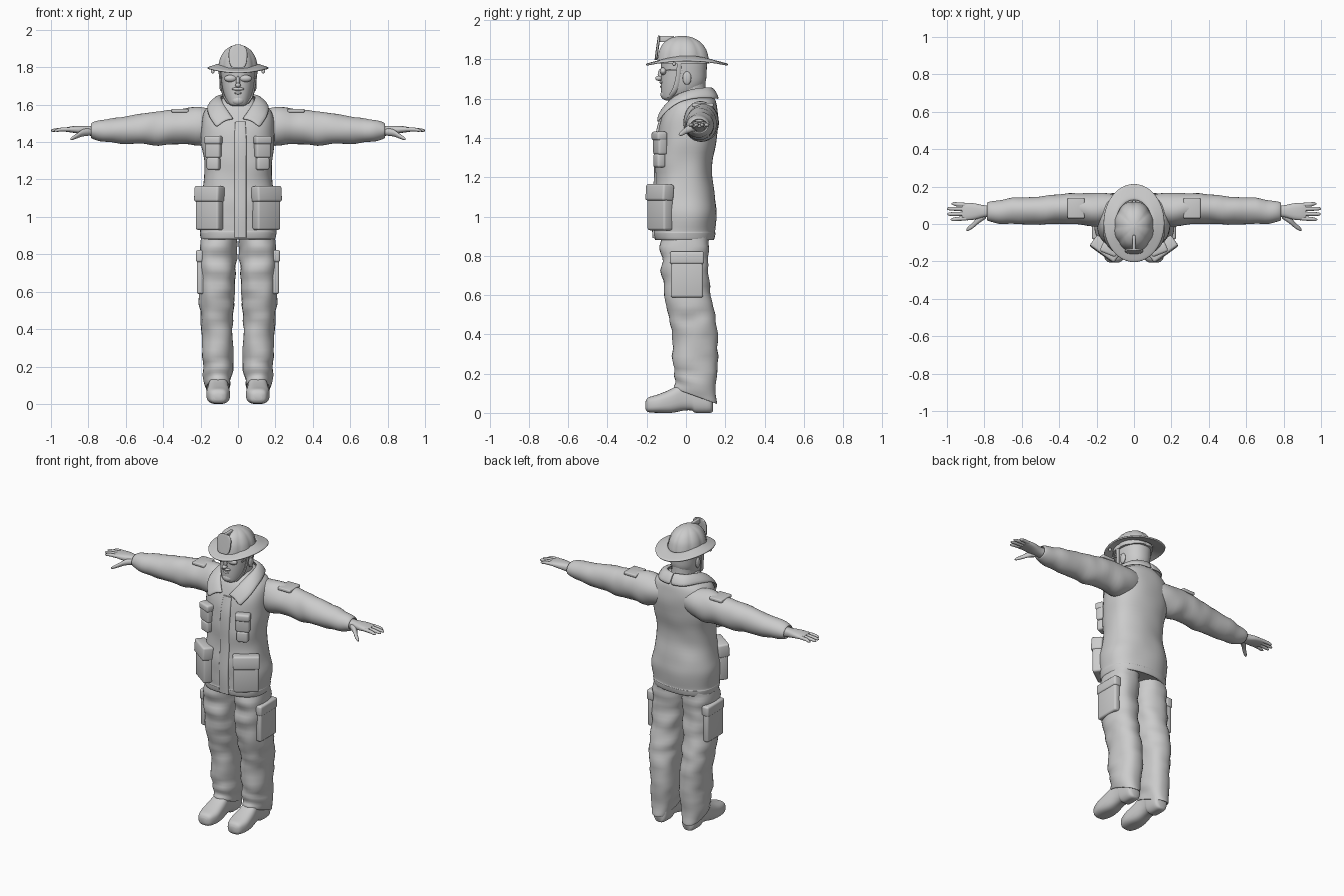
import bpy, bmesh, math
from mathutils import Vector, noise

AX = {'z': (2, 0, 1), 'x': (0, 1, 2), 'y': (1, 0, 2)}


def finish(ob, mirror=False, angle=50):
    if mirror:
        ob.modifiers.new("mirror", 'MIRROR').use_mirror_merge = False
    for o in bpy.context.selected_objects:
        o.select_set(False)
    bpy.context.view_layer.objects.active = ob
    ob.select_set(True)
    bpy.ops.object.shade_smooth_by_angle(angle=math.radians(angle))
    return ob


def from_bm(name, bm):
    bmesh.ops.recalc_face_normals(bm, faces=bm.faces)
    me = bpy.data.meshes.new(name)
    bm.to_mesh(me)
    bm.free()
    ob = bpy.data.objects.new(name, me)
    bpy.context.collection.objects.link(ob)
    return ob


def spline(rows, steps):
    """Catmull-Rom through rows of numbers."""
    out = []
    for i in range(len(rows) - 1):
        p0, p1, p2, p3 = (rows[max(0, min(len(rows) - 1, i + k))] for k in (-1, 0, 1, 2))
        for s in range(steps):
            t = s / steps
            out.append([b + .5 * t * (c - a + t * (2*a - 5*b + 4*c - d + t * (3*(b - c) + d - a)))
                        for a, b, c, d in zip(p0, p1, p2, p3)])
    return out + [list(rows[-1])]


def loft(name, rows, axis='z', n=32, p=2.0, steps=4, fold=0, freq=(8, 8, 8),
         warp=None, mirror=False):
    """Closed skin through rows (position, a_min, a_max, b_min, b_max) along an axis."""
    t, a, b = AX[axis]
    bm = bmesh.new()
    rings = []
    for pos, a0, a1, b0, b1 in spline(rows, steps):
        ring = []
        for k in range(n):
            th = math.tau * k / n
            c, s = math.cos(th), math.sin(th)
            c, s = (math.copysign(abs(v) ** (2 / p), v) for v in (c, s))
            co, out = Vector((0, 0, 0)), Vector((0, 0, 0))
            co[t], co[a], co[b] = pos, (a0 + a1)/2 + c*(a1 - a0)/2, (b0 + b1)/2 + s*(b1 - b0)/2
            out[a], out[b] = c, s
            if fold:
                co += out * fold * noise.noise(Vector(v * f for v, f in zip(co, freq)))
            ring.append(bm.verts.new(warp(co) if warp else co))
        rings.append(ring)
    for r, q in zip(rings, rings[1:]):
        for k in range(n):
            bm.faces.new((r[k], r[(k+1) % n], q[(k+1) % n], q[k]))
    bm.faces.new(rings[0])
    bm.faces.new(rings[-1])
    return finish(from_bm(name, bm), mirror)


def box(name, loc, size, turn=0, tilt=0, bevel=.012, mirror=True):
    bm = bmesh.new()
    bmesh.ops.create_cube(bm, size=1)
    bmesh.ops.scale(bm, vec=size, verts=bm.verts)
    bmesh.ops.bevel(bm, geom=bm.edges[:], offset=bevel, segments=3, affect='EDGES', profile=.5)
    from mathutils import Euler
    m = Euler((math.radians(tilt), 0, math.radians(turn))).to_matrix()
    for v in bm.verts:
        v.co = m @ v.co + Vector(loc)
    return finish(from_bm(name, bm), mirror)


def ball(name, loc, scale, mirror=False):
    bm = bmesh.new()
    bmesh.ops.create_uvsphere(bm, u_segments=20, v_segments=12, radius=1)
    for v in bm.verts:
        v.co = v.co * Vector(scale) + Vector(loc)
    return finish(from_bm(name, bm), mirror)


def sheet(name, bm, thick, mirror=False, sub=1):
    ob = from_bm(name, bm)
    sol = ob.modifiers.new("thickness", 'SOLIDIFY')
    sol.thickness, sol.offset = thick, 0
    if sub:
        s = ob.modifiers.new("smooth", 'SUBSURF')
        s.levels = s.render_levels = sub
    return finish(ob, mirror)


# jacket body with hem band
loft("jacket", [(.885, -.185, .185, -.14, .13), (.882, -.2, .2, -.158, .143),
                (.915, -.206, .206, -.163, .148), (.93, -.205, .205, -.16, .146),
                (1.02, -.212, .212, -.166, .156), (1.1, -.2, .2, -.163, .148),
                (1.2, -.182, .182, -.155, .132), (1.3, -.183, .183, -.155, .14),
                (1.4, -.195, .195, -.15, .158), (1.5, -.198, .198, -.128, .165),
                (1.57, -.175, .175, -.1, .155), (1.61, -.12, .12, -.075, .138),
                (1.635, -.08, .08, -.05, .12)],
     n=48, p=2.4, fold=.007, freq=(7, 7, 9))
loft("front_placket", [(.89, -.02, .045, -.17, -.14), (1.02, -.02, .045, -.175, -.14),
                       (1.2, -.02, .045, -.163, -.13), (1.32, -.02, .045, -.163, -.13),
                       (1.42, -.02, .045, -.155, -.12), (1.51, -.015, .04, -.132, -.1)], n=16, p=6)

# turned-down collar
inner = [(0, .12, 1.655), (.065, .095, 1.652), (.088, .03, 1.642), (.082, -.04, 1.615),
         (.055, -.095, 1.57), (.02, -.128, 1.52)]
outer = [(0, .165, 1.595), (.09, .15, 1.6), (.145, .06, 1.602), (.165, -.03, 1.582),
         (.155, -.1, 1.535), (.115, -.148, 1.475)]
bm = bmesh.new()
grid = []
for p, q in zip(spline(inner, 3), spline(outer, 3)):
    p, q = Vector(p), Vector(q)
    grid.append([bm.verts.new(p.lerp(q, t) + Vector((0, 0, .018 * math.sin(math.pi * t))))
                 for t in (0, .33, .67, 1)])
for g, h in zip(grid, grid[1:]):
    for k in range(3):
        bm.faces.new((g[k], g[k+1], h[k+1], h[k]))
sheet("collar", bm, .014, True)

# sleeves
loft("sleeve", [(.08, .02, .15, 1.42, 1.57), (.2, -.012, .17, 1.385, 1.59),
                (.3, 0, .165, 1.388, 1.575), (.4, .002, .157, 1.386, 1.565),
                (.5, 0, .15, 1.386, 1.553), (.65, .002, .137, 1.396, 1.532),
                (.74, .008, .124, 1.408, 1.512), (.785, .016, .115, 1.422, 1.498),
                (.775, .03, .105, 1.432, 1.49)],
     'x', fold=.009, freq=(13, 8, 8), mirror=True)
box("shoulder_patch", (.31, .085, 1.568), (.09, .11, .02), bevel=.006)

# pockets
box("chest_pocket", (.13, -.132, 1.37), (.085, .05, .11), 22)
box("chest_flap", (.131, -.136, 1.41), (.092, .055, .045), 22)
box("small_pocket", (.13, -.136, 1.285), (.07, .045, .07), 22)
box("hip_pocket", (.152, -.132, 1.025), (.15, .06, .19), 36)
box("hip_flap", (.153, -.134, 1.122), (.16, .07, .085), 36, -4)

# hands
loft("palm", [(.755, .035, .1, 1.43, 1.488), (.8, .036, .1, 1.435, 1.487),
              (.85, .024, .11, 1.445, 1.487), (.89, .02, .113, 1.451, 1.484),
              (.92, .022, .11, 1.455, 1.478)], 'x', n=20, p=2.6, mirror=True)
for i, (y, tip) in enumerate([(.03, .98), (.055, .998), (.08, 1.0), (.102, .975)]):
    e = y + (i - 1.5) * .004
    loft(f"finger_{i + 1}", [(.895, y - .011, y + .011, 1.457, 1.479),
                             (.945, (y+e)/2 - .011, (y+e)/2 + .011, 1.457, 1.477),
                             (tip - .012, e - .009, e + .009, 1.455, 1.471),
                             (tip, e - .003, e + .003, 1.458, 1.465)], 'x', n=12, mirror=True)
loft("thumb", [(.79, .03, .07, 1.435, 1.475), (.83, .003, .045, 1.43, 1.468),
               (.86, -.022, .01, 1.42, 1.447), (.885, -.036, -.013, 1.411, 1.431),
               (.895, -.036, -.026, 1.412, 1.422)], 'x', n=12, mirror=True)


# trousers, hem dropping towards the heel
def hem(v):
    if v.z < .25:
        v.z -= (v.y - .05) * .35 * (.25 - v.z) / .16
    return v


loft("trouser_leg", [(.1, .055, .155, -.04, .14), (.085, .04, .172, -.056, .152),
                     (.13, .036, .178, -.06, .158), (.22, .03, .185, -.062, .16),
                     (.4, .024, .196, -.07, .16), (.5, .02, .204, -.088, .148),
                     (.62, .015, .207, -.113, .122), (.75, .01, .208, -.124, .113),
                     (.85, .006, .206, -.127, .116), (.93, 0, .19, -.12, .11)],
     p=2.3, steps=5, fold=.014, freq=(9, 9, 16), warp=hem, mirror=True)
box("cargo_pocket", (.2, .005, .7), (.04, .165, .225))
box("cargo_flap", (.2, .005, .79), (.05, .175, .065))

# boots
loft("boot", [(-.207, .085, .128, .02, .055), (-.192, .06, .152, .004, .078),
              (-.14, .043, .168, 0, .095), (-.075, .047, .165, 0, .122),
              (-.01, .055, .155, .012, .16), (.03, .055, .153, .012, .17),
              (.05, .053, .153, 0, .17), (.12, .056, .15, 0, .15),
              (.137, .075, .13, .008, .12)], 'y', p=2.8, mirror=True,
     warp=lambda v: Vector((v.x, v.y, max(v.z, 0))))

# head and neck
loft("neck", [(1.52, -.09, .09, -.08, .12), (1.6, -.072, .072, -.065, .108),
              (1.66, -.07, .07, -.06, .1), (1.74, -.075, .075, -.06, .1)], n=28)
loft("head", [(1.592, -.025, .025, -.105, -.055), (1.602, -.048, .048, -.12, -.02),
              (1.63, -.068, .068, -.126, .06), (1.68, -.083, .083, -.127, .098),
              (1.74, -.09, .09, -.126, .105), (1.8, -.092, .092, -.128, .106),
              (1.83, -.08, .08, -.11, .09)], n=36, p=2.2)
ball("nose_tip", (0, -.138, 1.704), (.015, .018, .013))
ball("nose_bridge", (0, -.126, 1.722), (.01, .018, .032))
ball("moustache", (0, -.122, 1.684), (.032, .014, .009))
ball("lower_lip", (0, -.123, 1.662), (.02, .01, .007))
ball("chin", (0, -.106, 1.622), (.035, .024, .026))
ball("lens", (.04, -.116, 1.74), (.034, .018, .019), True)
ball("ear", (.09, .005, 1.705), (.01, .022, .034), True)
box("glasses_arm", (.09, -.045, 1.745), (.008, .11, .01), 8, bevel=.003)
loft("chin_strap", [(1.605, .04, .056, -.1, -.07), (1.64, .066, .08, -.075, -.045),
                    (1.7, .084, .094, -.055, -.03), (1.79, .092, .106, -.045, -.02)],
     n=10, mirror=True)


# helmet dome with eight puffed panels
def panels(v):
    th = math.atan2(v.y + .015, v.x)
    k = .95 + .06 * abs(math.sin(4 * th)) ** .6
    return Vector((v.x * k, (v.y + .015) * k - .015, v.z))


loft("helmet_dome", [(1.78, -.108, .108, -.15, .122), (1.81, -.106, .106, -.147, .118),
                     (1.85, -.096, .096, -.137, .106), (1.885, -.075, .075, -.115, .08),
                     (1.907, -.048, .048, -.083, .045), (1.917, -.022, .022, -.05, .012),
                     (1.92, -.004, .004, -.024, -.014)], n=64, warp=panels)
# oval brim dipping at front and back
bm = bmesh.new()
rings = []
for f, lift in ((.58, .015), (.72, .01), (.86, .004), (.96, 0), (1, -.004)):
    ring = []
    for k in range(48):
        th = math.tau * k / 48
        c, s = math.cos(th), math.sin(th)
        ring.append(bm.verts.new((.162 * f * c, .209 * f * s + .005,
                                  1.775 + lift + .022 * c * c + .012 * (1 - f))))
    rings.append(ring)
for r, q in zip(rings, rings[1:]):
    for k in range(48):
        bm.faces.new((r[k], r[(k+1) % 48], q[(k+1) % 48], q[k]))
sheet("helmet_brim", bm, .011)

# front shield and its holder
loft("helmet_shield", [(1.798, -.028, .028, -.16, -.148), (1.815, -.043, .043, -.158, -.144),
                       (1.86, -.05, .05, -.152, -.138), (1.895, -.046, .046, -.147, -.133),
                       (1.915, -.03, .03, -.144, -.132), (1.921, -.012, .012, -.142, -.134)],
     n=24, p=4)
box("shield_holder", (0, -.1, 1.904), (.018, .08, .032), bevel=.005, mirror=False)
ball("brim_ring", (.135, -.06, 1.777), (.009, .009, .011), True)
